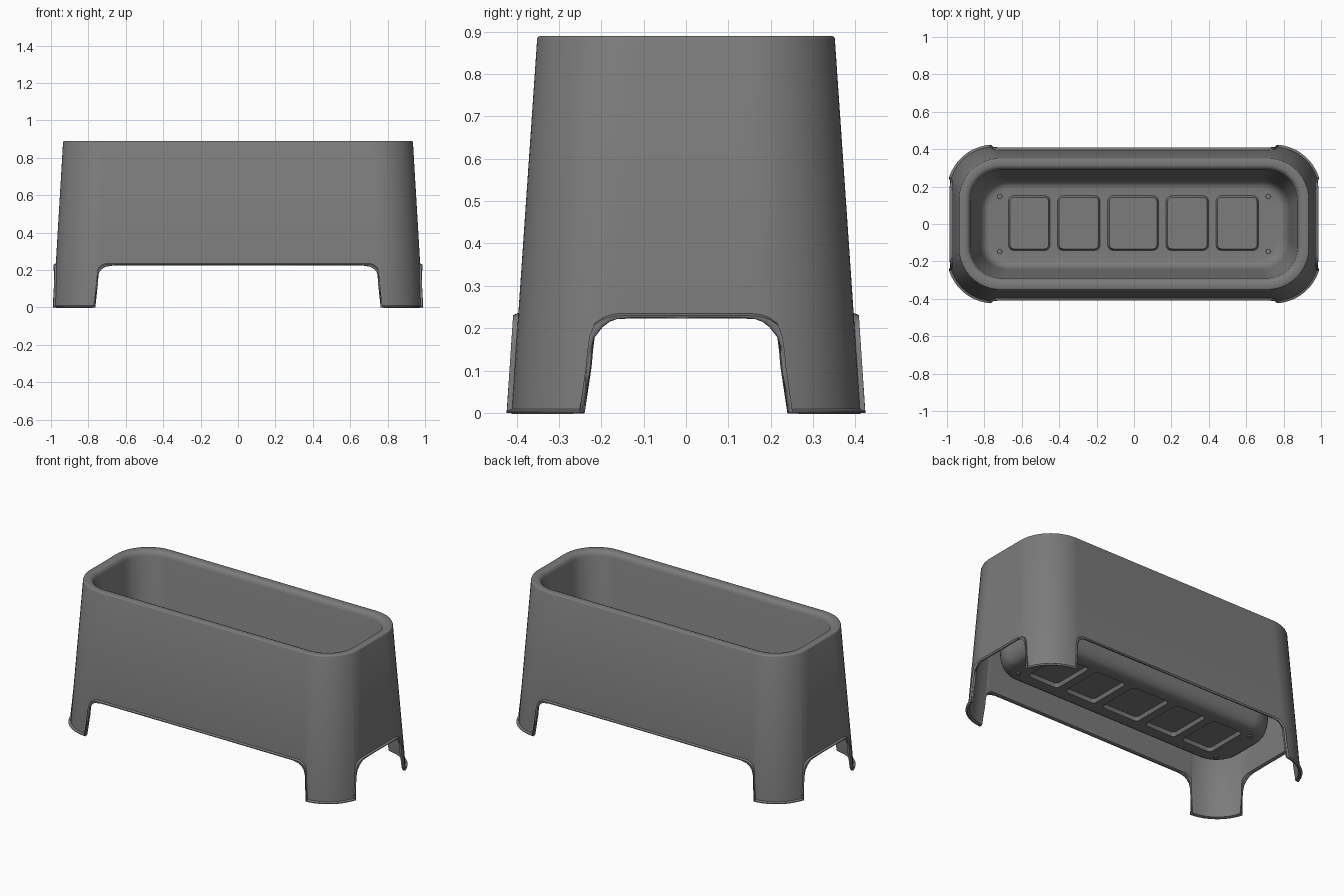
import bpy, bmesh, math

cube = bpy.data.objects.get("Cube")
if cube:
    bpy.data.objects.remove(cube)

grey = bpy.data.materials.new("grey plastic")
grey.use_nodes = True
colour = (0.2, 0.2, 0.2, 1)
grey.diffuse_color = colour
grey.node_tree.nodes["Principled BSDF"].inputs["Base Color"].default_value = colour

FLOOR = 0.247
TOP = 0.89
LIP = 0.012

# Quarter outline: (section, position, height of the lower edge)
quarter = [("end", 0, .226), ("end", .8, .225), ("end", 1, .222),
           ("arc", 4, .216), ("arc", 8, .203), ("arc", 12.5, .178), ("arc", 14.6, .14),
           ("arc", 15.4, .1), ("arc", 15.8, 0), ("arc", 18, 0)]
quarter += [("arc", a, 0) for a in range(26, 83, 8)]
quarter += [("arc", 85, 0), ("arc", 87.1, 0), ("arc", 87.3, .12), ("arc", 88.1, .16),
            ("arc", 90, .188), ("side", .98, .206), ("side", .955, .218),
            ("side", .9, .226), ("side", 0, .227)]

columns = []
for sx, sy in ((1, 1), (-1, 1), (-1, -1), (1, -1)):
    run = quarter if sx * sy > 0 else quarter[::-1]
    columns += [(sx, sy) + c for c in run[:-1]]


def place(column, hx, hy, r, z):
    """Point of a rounded rectangle for one column."""
    sx, sy, kind, p, _ = column
    if kind == "end":
        x, y = hx, p * (hy - r)
    elif kind == "side":
        x, y = p * (hx - r), hy
    else:
        a = math.radians(p)
        x, y = hx - r + r * math.cos(a), hy - r + r * math.sin(a)
    return (sx * x, sy * y, z)


def wall(column, z, out=0):
    """Point on the tapering outer wall."""
    t = z / TOP
    return place(column, .988 - .053 * t + out, .412 - .061 * t + out, .237 - .016 * t + out, z)


def finish(bm, name):
    mesh = bpy.data.meshes.new(name)
    bm.to_mesh(mesh)
    bm.free()
    mesh.materials.append(grey)
    obj = bpy.data.objects.new(name, mesh)
    bpy.context.collection.objects.link(obj)
    return obj


bm = bmesh.new()
rings = [[] for _ in range(4)]
# Outer wall with arched lower edge and thin flared lip
for i, c in enumerate(columns):
    low = c[4]
    high = max(low, columns[i - 1][4], columns[(i + 1) % len(columns)][4])
    spots = (wall(c, low, LIP), wall(c, high + .004, LIP), wall(c, high + .009), wall(c, TOP - .007))
    for ring, co in zip(rings, spots):
        ring.append(bm.verts.new(co))

# Rounded rim, basin wall and fillet: (half length, half width, corner radius, height)
profile = [(.933, .349, .219, TOP - .002), (.929, .345, .215, TOP),
           (.9, .315, .187, TOP), (.888, .303, .176, TOP - .004), (.88, .295, .17, TOP - .013),
           (.874, .289, .165, TOP - .03),
           (.828, .243, .15, FLOOR + .07), (.819, .234, .145, FLOOR + .035),
           (.805, .22, .135, FLOOR + .013), (.79, .205, .125, FLOOR + .003),
           (.773, .188, .115, FLOOR)]
for step in profile:
    rings.append([bm.verts.new(place(c, *step)) for c in columns])

for a, b in zip(rings, rings[1:]):
    for i in range(len(columns)):
        j = (i + 1) % len(columns)
        bm.faces.new((a[i], a[j], b[j], b[i]))


def loop_edges(ring):
    return [bm.edges.get((v, w)) or bm.edges.new((v, w)) for v, w in zip(ring, ring[1:] + ring[:1])]


def pad_ring(cx, hx, hy, r, z):
    ring = []
    for q, (sx, sy) in enumerate(((1, 1), (-1, 1), (-1, -1), (1, -1))):
        for k in range(4):
            a = math.radians(q * 90 + k * 30)
            ring.append(bm.verts.new((cx + sx * (hx - r) + r * math.cos(a),
                                      .005 + sy * (hy - r) + r * math.sin(a), z)))
    return ring


# Floor with five raised pads
edges = loop_edges(rings[-1])
for cx, half in ((-.56, .112), (-.295, .114), (-.005, .136), (.285, .114), (.552, .114)):
    outer = pad_ring(cx, half, .147, .03, FLOOR)
    inner = pad_ring(cx, half - .009, .138, .022, FLOOR + .02)
    edges += loop_edges(outer)
    for i in range(len(outer)):
        j = (i + 1) % len(outer)
        bm.faces.new((outer[i], outer[j], inner[j], inner[i]))
    bm.faces.new(inner)
bmesh.ops.triangle_fill(bm, edges=edges, use_beauty=True, normal=(0, 0, 1))
bm.normal_update()
for f in bm.faces:
    if f.normal.z < -.9 and abs(f.calc_center_median().z - FLOOR) < .001:
        f.normal_flip()

planter = finish(bm, "planter_body")
shell = planter.modifiers.new("shell thickness", "SOLIDIFY")
shell.thickness = .012
shell.offset = -1

# Small studs in the corners of the floor
studs = bmesh.new()
for sx in (-1, 1):
    for sy in (-1, 1):
        made = bmesh.ops.create_cone(studs, cap_ends=True, segments=12, radius1=.016,
                                     radius2=.013, depth=.028)
        bmesh.ops.translate(studs, verts=made["verts"], vec=(sx * .718, sy * .147, FLOOR - .004))
floor_studs = finish(studs, "floor_studs")

for obj in (planter, floor_studs):
    bpy.ops.object.select_all(action="DESELECT")
    obj.select_set(True)
    bpy.context.view_layer.objects.active = obj
    bpy.ops.object.shade_smooth_by_angle(angle=math.radians(40))
